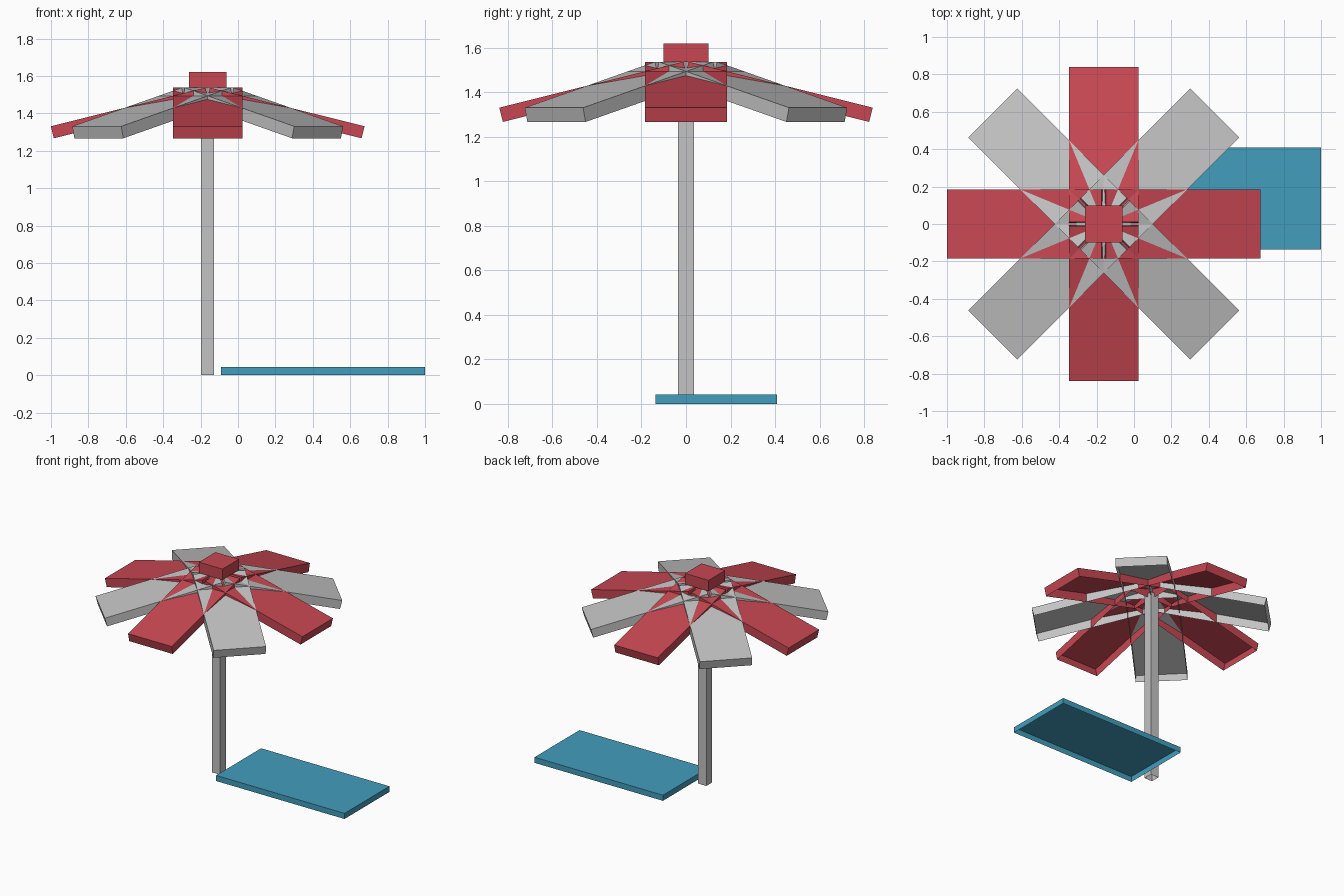
import bpy, bmesh
from math import radians
from mathutils import Matrix

if "Cube" in bpy.data.objects:
    bpy.data.objects.remove(bpy.data.objects["Cube"])


def material(name, srgb):
    mat = bpy.data.materials.new(name)
    lin = [((c / 255 + 0.055) / 1.055) ** 2.4 for c in srgb]
    mat.diffuse_color = (*lin, 1)
    mat.use_nodes = True
    mat.node_tree.nodes["Principled BSDF"].inputs["Base Color"].default_value = mat.diffuse_color
    return mat


RED = material("red", (200, 71, 82))
GREY = material("grey", (195, 195, 195))
BLUE = material("blue", (66, 157, 190))
CX = -0.162          # parasol axis


def open_box(name, size, matrix, mat):
    """Thin-walled box without a bottom; its top centre is the matrix origin."""
    bm = bmesh.new()
    bmesh.ops.create_cube(bm, size=1)
    bottom = [f for f in bm.faces if f.normal.z < -0.5]
    bmesh.ops.delete(bm, geom=bottom, context='FACES_ONLY')
    bm.transform(matrix @ Matrix.Diagonal((*size, 1)) @ Matrix.Translation((0, 0, -0.5)))
    mesh = bpy.data.meshes.new(name)
    bm.to_mesh(mesh)
    bm.free()
    mesh.materials.append(mat)
    obj = bpy.data.objects.new(name, mesh)
    bpy.context.collection.objects.link(obj)
    return obj


# Pole, top cap and lounging mat
open_box("pole", (0.07, 0.07, 1.50), Matrix.Translation((CX, 0, 1.50)), GREY)
open_box("top_cap", (0.20, 0.20, 0.083), Matrix.Translation((CX, 0, 1.62)), RED)
open_box("beach_mat", (1.09, 0.545, 0.043), Matrix.Translation((0.455, 0.136, 0.043)), BLUE)

# Eight sloping canopy panels, alternating colours
LENGTH = 0.852
for i in range(8):
    m = (Matrix.Translation((CX, 0, 0))
         @ Matrix.Rotation(radians(45 * i), 4, 'Z')
         @ Matrix.Translation((0.012, 0, 1.537))
         @ Matrix.Rotation(radians(14), 4, 'Y')
         @ Matrix.Translation((LENGTH / 2, 0, 0)))
    open_box(f"canopy_panel_{i + 1}", (LENGTH, 0.37, 0.066), m, GREY if i % 2 else RED)
